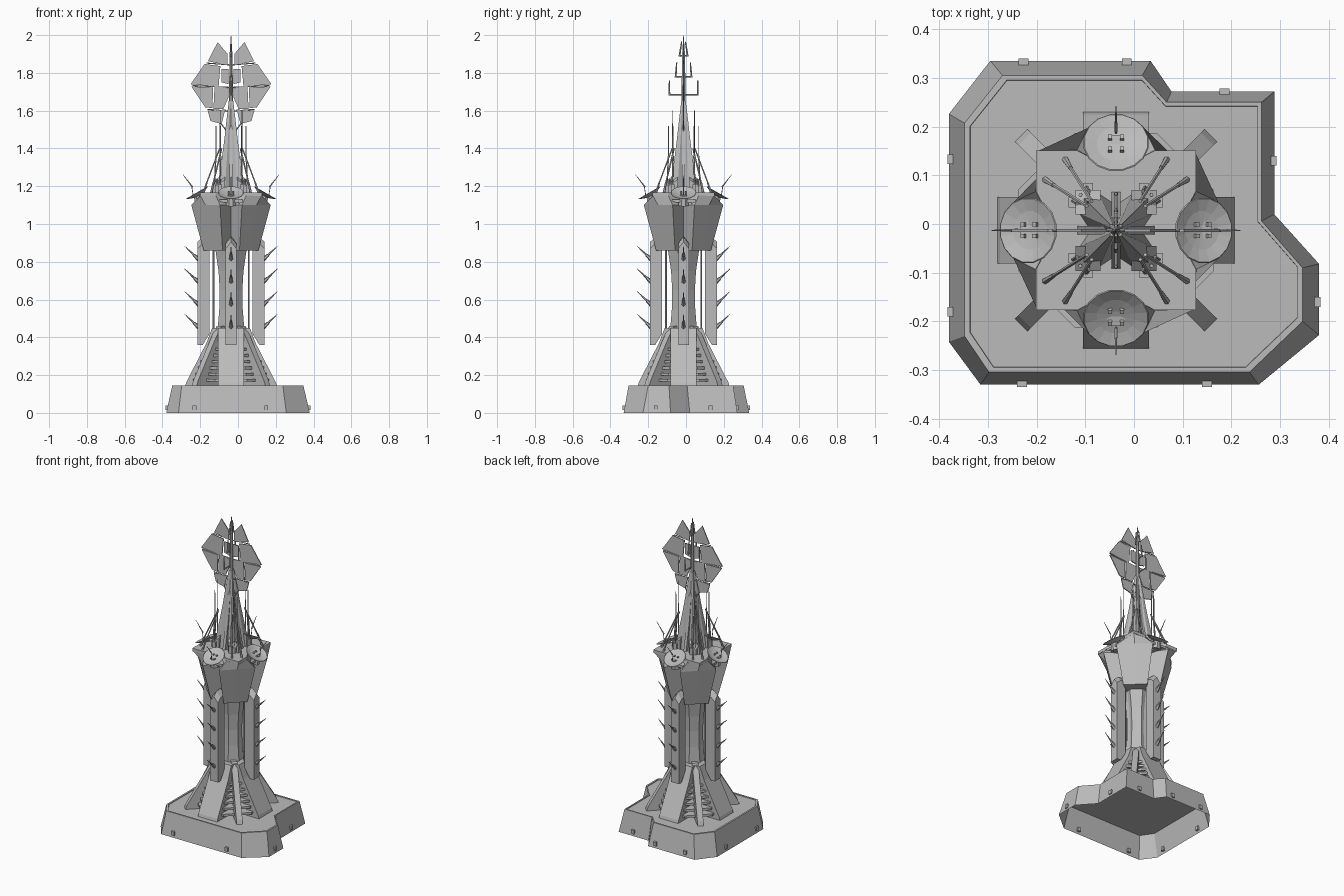
import bpy, bmesh, math
from mathutils import Vector, Matrix

cube = bpy.data.objects.get("Cube")
if cube:
    bpy.data.objects.remove(cube, do_unlink=True)

grey = bpy.data.materials.new("stone_grey")
grey.use_nodes = True
grey.diffuse_color = (0.5, 0.5, 0.5, 1)
grey.node_tree.nodes["Principled BSDF"].inputs["Base Color"].default_value = (0.5, 0.5, 0.5, 1)

AXIS = (-0.037, -0.013, 0)      # tower centre line
FOUR = (0, 90, 180, 270)
DIAGONAL = (45, 135, 225, 315)
TWO = (0, 180)


def loft(bm, rings, bottom=True):
    """Skin a list of equal rings and cap the ends."""
    vs = [[bm.verts.new(p) for p in r] for r in rings]
    n = len(vs[0])
    for a, b in zip(vs, vs[1:]):
        for i in range(n):
            j = (i + 1) % n
            bm.faces.new((a[i], a[j], b[j], b[i]))
    if bottom:
        bm.faces.new(vs[0][::-1])
    bm.faces.new(vs[-1])


def prism(bm, profile, w):
    """Side profile in x and z, thickened to both sides in y."""
    loft(bm, [[(x, y, z) for x, z in profile] for y in (-w, w)])


def box(bm, x, y, z):
    loft(bm, [[(x[0], y[0], h), (x[1], y[0], h), (x[1], y[1], h), (x[0], y[1], h)] for h in z])


def disc_rings(centre, d, steps, n):
    """Rings around direction d; steps are (height along d, radius)."""
    q = Vector(d).to_track_quat('Z', 'Y')
    return [[Vector(centre) + q @ Vector((r * math.cos(t), r * math.sin(t), h))
             for t in [math.tau * (i + 0.5) / n for i in range(n)]] for h, r in steps]


def rod(bm, p, q, r0, r1=None, n=6):
    d = Vector(q) - Vector(p)
    loft(bm, disc_rings(p, d, [(0, r0), (d.length, r0 if r1 is None else r1)], n))


def cross(z, n, a, b, c):
    """Four-fold section: n side middle, (a, b) shoulder, (c, c) corner."""
    pts = []
    for k in range(4):
        for x, y in ((n, 0), (a, b), (c, c), (b, a)):
            for _ in range(k):
                x, y = -y, x
            pts.append((x, y, z))
    return pts


def finish(bm, name, angles=(0,), at=AXIS):
    """Repeat the part around the centre line and make the object."""
    src = bm.verts[:] + bm.edges[:] + bm.faces[:]
    for ang in angles[1:]:
        dup = bmesh.ops.duplicate(bm, geom=src)["geom"]
        bmesh.ops.rotate(bm, verts=[v for v in dup if isinstance(v, bmesh.types.BMVert)],
                         matrix=Matrix.Rotation(math.radians(ang - angles[0]), 3, 'Z'))
    bmesh.ops.rotate(bm, verts=bm.verts, matrix=Matrix.Rotation(math.radians(angles[0]), 3, 'Z'))
    bmesh.ops.translate(bm, verts=bm.verts, vec=at)
    bmesh.ops.recalc_face_normals(bm, faces=bm.faces)
    me = bpy.data.meshes.new(name)
    bm.to_mesh(me)
    bm.free()
    me.materials.append(grey)
    ob = bpy.data.objects.new(name, me)
    bpy.context.collection.objects.link(ob)


# Foundation shell, open below, with a notched corner and a low parapet
foot = [(-.295, .335), (.034, .335), (.077, .272), (.288, .272), (.288, .02), (.38, -.082),
        (.38, -.228), (.256, -.33), (-.315, -.33), (-.38, -.242), (-.38, .226)]
top = [(-.27, .305), (.017, .305), (.067, .25), (.262, .25), (.262, .006), (.346, -.09),
       (.346, -.2), (.237, -.304), (-.298, -.304), (-.348, -.23), (-.348, .207)]
bm = bmesh.new()
loft(bm, [[(x * s, y * s, z) for x, y in o] for o, s, z in
          ((foot, 1, 0), (top, 1, .145), (top, .968, .145), (top, .966, .141))], bottom=False)
finish(bm, "foundation", at=(0, 0, 0))

# Small blocks around the foot of the foundation
bm = bmesh.new()
for x, y in ((-.23, -.325), (.15, -.325), (.373, -.16), (.283, .13), (.186, .268),
             (-.015, .33), (-.227, .33), (-.373, .133), (-.373, -.18)):
    box(bm, (x - .01, x + .01), (y - .01, y + .01), (.015, .04))
finish(bm, "foundation_blocks", at=(0, 0, 0))

# Waisted core of the tower with broad chamfers
bm = bmesh.new()
loft(bm, [cross(z, h * .93, h, h * .35, h * .675) for z, h in
          ((.142, .115), (.35, .085), (.45, .07), (.55, .062), (.65, .06), (.75, .066), (.88, .085))])
finish(bm, "core")

# Sloping legs, broad on the sides and slim on the corners
bm = bmesh.new()
prism(bm, [(.243, .142), (.238, .16), (.13, .37), (.1, .45), (.05, .45), (.05, .142)], .068)
finish(bm, "broad_legs", FOUR)
bm = bmesh.new()
prism(bm, [(.275, .142), (.265, .17), (.13, .4), (.09, .46), (.05, .46), (.05, .142)], .018)
finish(bm, "corner_legs", DIAGONAL)

# Stacked louvres between the legs
bm = bmesh.new()
for i in range(6):
    z, r = .165 + .033 * i, .2 - .013 * i
    loft(bm, [cross(h, r, r, r * .42, r * .71) for h in (z, z + .014)])
finish(bm, "louvres")

# Gabled side pylons with inner rods
bm = bmesh.new()
loft(bm, [[(x, -.028, low), (x, .028, low), (x, .028, eave), (x, 0, eave + .035), (x, -.028, eave)]
          for x, low, eave in ((.113, .42, .9), (.15, .36, .895), (.178, .36, .87))])
rod(bm, (.093, 0, .36), (.093, 0, .9), .005)
finish(bm, "pylons", FOUR)

# Spikes up each pylon
bm = bmesh.new()
for i in range(4):
    z = .46 + .12 * i
    rod(bm, (.17, 0, z - .008), (.195, 0, z + .015), .012, .008)
    rod(bm, (.195, 0, z + .015), (.246, 0, z + .063), .006, .001)
finish(bm, "spikes", FOUR)

# Flared head with deep recesses
bm = bmesh.new()
loft(bm, [cross(.86, .08, .145, .045, .095), cross(1.1, .125, .21, .058, .135),
          cross(1.15, .122, .165, .08, .162)])
finish(bm, "head")
bm = bmesh.new()
loft(bm, [cross(z, .122, .164, .08, .164) for z in (1.148, 1.167)])
finish(bm, "platform")

# Dish mounts
bm = bmesh.new()
box(bm, (.1, .185), (-.062, .062), (1.115, 1.13))
for y in (-.052, 0, .052):
    box(bm, (.1, .18), (y - .011, y + .011), (1.095, 1.12))
rod(bm, (.165, 0, 1.1), (.178, 0, 1.155), .03, .02, 8)
finish(bm, "dish_mounts", FOUR)

# Tilted dishes
tilt = Vector((.5, 0, .866))
hub = Vector((.18, 0, 1.165))
bm = bmesh.new()
loft(bm, disc_rings(hub, tilt, [(-.02, .012), (-.01, .045), (0, .068),
                                (.002, .066), (-.006, .04), (-.01, .01)], 16))
finish(bm, "dishes", FOUR)
bm = bmesh.new()
u = Vector((.866, 0, -.5))
for i in (-1, 1):
    for j in (-1, 1):
        p = hub + u * .014 * i + Vector((0, .012 * j, 0))
        rod(bm, p - tilt * .015, p + tilt * .001, .006, n=4)
rod(bm, (.2, 0, 1.15), (.208, 0, 1.2), .002)
rod(bm, (.203, 0, 1.195), (.255, 0, 1.262), .004, .001)
finish(bm, "dish_feeds", FOUR)

# Spire with shallow side hollows and fins
bm = bmesh.new()
loft(bm, [cross(z, h * .7, h, h * .45, h) for z, h in
          ((1.16, .075), (1.25, .062), (1.35, .048), (1.45, .035), (1.55, .024), (1.65, .012))])
finish(bm, "spire")
bm = bmesh.new()
prism(bm, [(0, 1.16), (.08, 1.16), (.072, 1.2), (.045, 1.35), (.026, 1.5), (0, 1.6)], .009)
finish(bm, "spire_fins", FOUR)

# Corner turrets with sloping, studded roofs
bm = bmesh.new()
lo, hi = .032, .083
loft(bm, [[(lo, lo, 1.16), (hi, lo, 1.16), (hi, hi, 1.16), (lo, hi, 1.16)],
          [(lo, lo, 1.27), (hi, lo, 1.235), (hi, hi, 1.2), (lo, hi, 1.235)]])
for x in (.057, .073):
    for y in (.057, .073):
        z = 1.314 - .7 * (x + y)
        rod(bm, (x, y, z - .02), (x, y, z + .012), .004)
finish(bm, "turrets", FOUR)

# Braces and antennae in mirrored pairs
bm = bmesh.new()
for flip in (False, True):
    def at(x, y, z):
        return (y, x, z) if flip else (x, y, z)
    rod(bm, at(.147, .105, 1.16), at(.128, .093, 1.22), .007, .005)
    rod(bm, at(.128, .093, 1.22), at(.06, .05, 1.4), .004)
    rod(bm, at(.088, .06, 1.2), at(.08, .055, 1.36), .004)
    rod(bm, at(.08, .055, 1.36), at(.08, .055, 1.52), .002)
    box(bm, *((.075, .097), (.047, .067))[::-1 if flip else 1], (1.16, 1.21))
rod(bm, (.058, .058, 1.25), (.058, .058, 1.6), .003, .0015)
finish(bm, "braces_and_antennae", FOUR)

# Mast
bm = bmesh.new()
loft(bm, disc_rings((0, 0, 0), (0, 0, 1), [(1.5, .02), (1.62, .013), (1.9, .008), (2, .001)], 8))
finish(bm, "mast")

# Flat sails on both sides of the mast
sails = (
    ((.071, 1.963), (.018, 1.9), (.018, 1.84), (.122, 1.862)),
    ((.14, 1.847), (.056, 1.836), (.066, 1.727), (.214, 1.74)),
    ((.05, 1.82), (.013, 1.82), (.013, 1.74), (.05, 1.75)),
    ((.21, 1.728), (.095, 1.723), (.098, 1.613), (.137, 1.618)),
    ((.087, 1.73), (.013, 1.72), (.013, 1.67), (.04, 1.61), (.093, 1.61)),
    ((.124, 1.6), (.03, 1.606), (.05, 1.53), (.108, 1.545)))
bm = bmesh.new()
for s in sails:
    prism(bm, s, .003)
finish(bm, "sails", TWO)

# Yards carrying the sails, and upturned cross arms
bm = bmesh.new()
for x, z in ((.13, 1.852), (.205, 1.733), (.125, 1.607)):
    rod(bm, (0, 0, z - .01), (x, 0, z), .003)
rod(bm, (.055, 0, 1.535), (.015, 0, 1.48), .003)
for y, tip, z in ((.075, .075, 1.685), (.042, .036, 1.78), (.022, .01, 1.89)):
    rod(bm, (0, 0, z), (0, y, z), .004)
    rod(bm, (0, y, z - .004), (0, tip, z + .075), .005, .003)
finish(bm, "yards", TWO)
